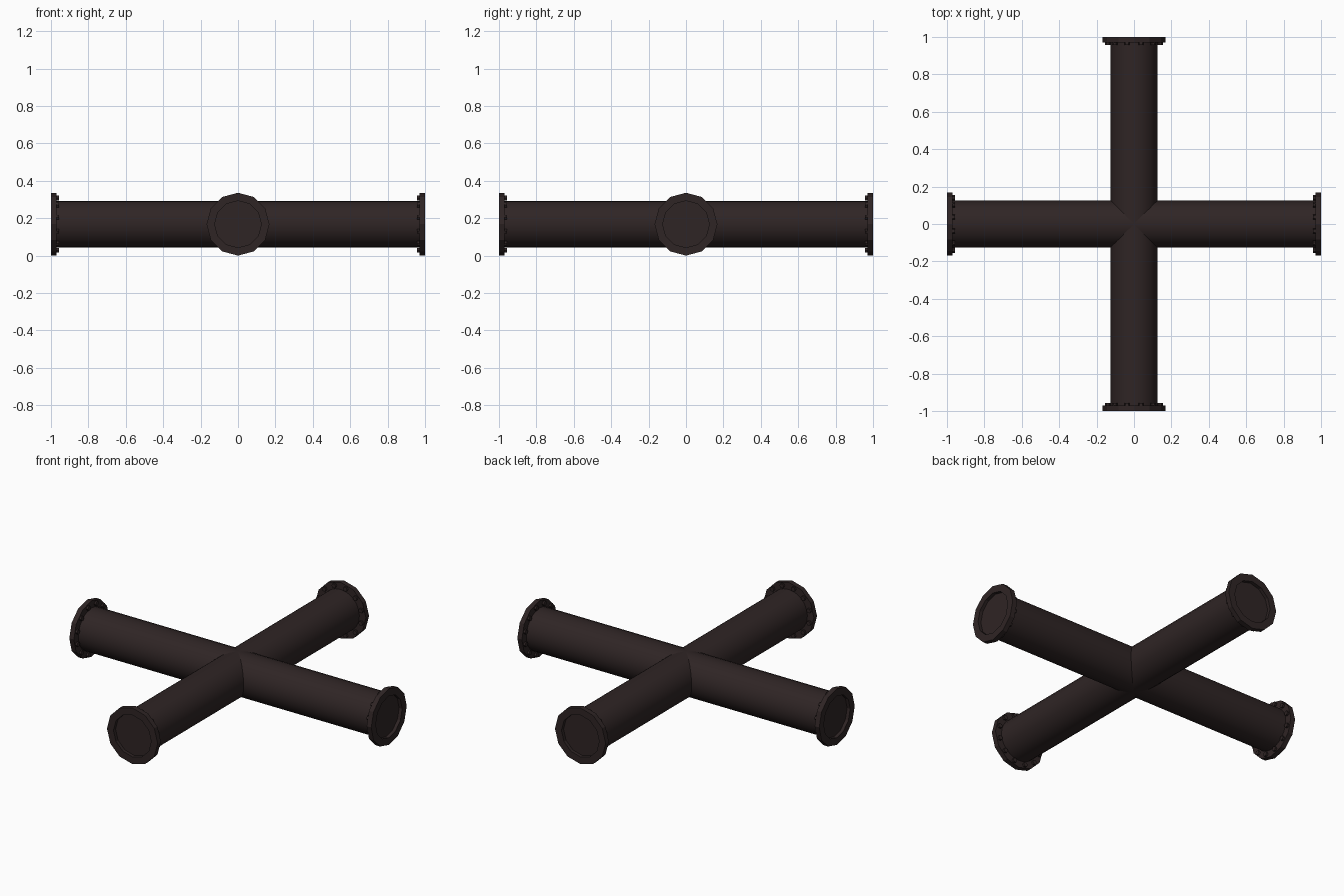
import bpy, bmesh, math
from mathutils import Matrix

if "Cube" in bpy.data.objects:
    bpy.data.objects.remove(bpy.data.objects["Cube"])

ZC = 0.168          # pipe axis height
R_PIPE, R_FLANGE, R_BORE = 0.125, 0.168, 0.125

iron = bpy.data.materials.new("dark brown iron")
iron.diffuse_color = (0.028, 0.018, 0.018, 1)
iron.use_nodes = True
iron.node_tree.nodes["Principled BSDF"].inputs["Base Color"].default_value = iron.diffuse_color


def finish(bm, name, matrix, smooth=False):
    bmesh.ops.recalc_face_normals(bm, faces=bm.faces)
    me = bpy.data.meshes.new(name)
    bm.to_mesh(me)
    bm.free()
    me.materials.append(iron)
    for p in me.polygons:
        p.use_smooth = smooth and len(p.vertices) == 4
    ob = bpy.data.objects.new(name, me)
    bpy.context.collection.objects.link(ob)
    ob.matrix_world = matrix
    return ob


def lathe(bm, profile, sides):
    """Rings of (radius, height) about local z, capped at both ends."""
    rings = []
    for r, h in profile:
        rings.append([bm.verts.new((r * math.cos(2 * math.pi * i / sides),
                                    r * math.sin(2 * math.pi * i / sides), h))
                      for i in range(sides)])
    for a, b in zip(rings, rings[1:]):
        for i in range(sides):
            j = (i + 1) % sides
            bm.faces.new((a[i], a[j], b[j], b[i]))
    bm.faces.new(rings[0][::-1])
    bm.faces.new(rings[-1])


for k, side in enumerate(("right", "back", "left", "front")):
    # local z points outwards along the arm
    frame = (Matrix.Translation((0, 0, ZC)) @ Matrix.Rotation(k * math.pi / 2, 4, 'Z')
             @ Matrix.Rotation(math.pi / 2, 4, 'Y'))

    # one pipe per pair of opposite arms
    if k < 2:
        bm = bmesh.new()
        lathe(bm, [(R_PIPE, -0.975), (R_PIPE, 0.975)], 24)
        finish(bm, ("cross" if k == 0 else "long") + "_pipe", frame, True)

    # twelve-sided flange with a shallow blind recess
    bm = bmesh.new()
    lathe(bm, [(0.12, 0.97), (R_FLANGE, 0.97), (R_FLANGE, 1.0),
               (R_BORE, 1.0), (R_BORE, 0.98)], 12)
    finish(bm, side + "_flange", frame)

    # ring of bolt heads on the inner side of the flange
    bm = bmesh.new()
    for i in range(12):
        a = 2 * math.pi * (i + 0.5) / 12
        m = Matrix.Translation((0.145 * math.cos(a), 0.145 * math.sin(a), 0.967))
        bmesh.ops.create_cone(bm, cap_ends=True, segments=6, radius1=0.014,
                              radius2=0.014, depth=0.018, matrix=m)
    finish(bm, side + "_bolts", frame)
